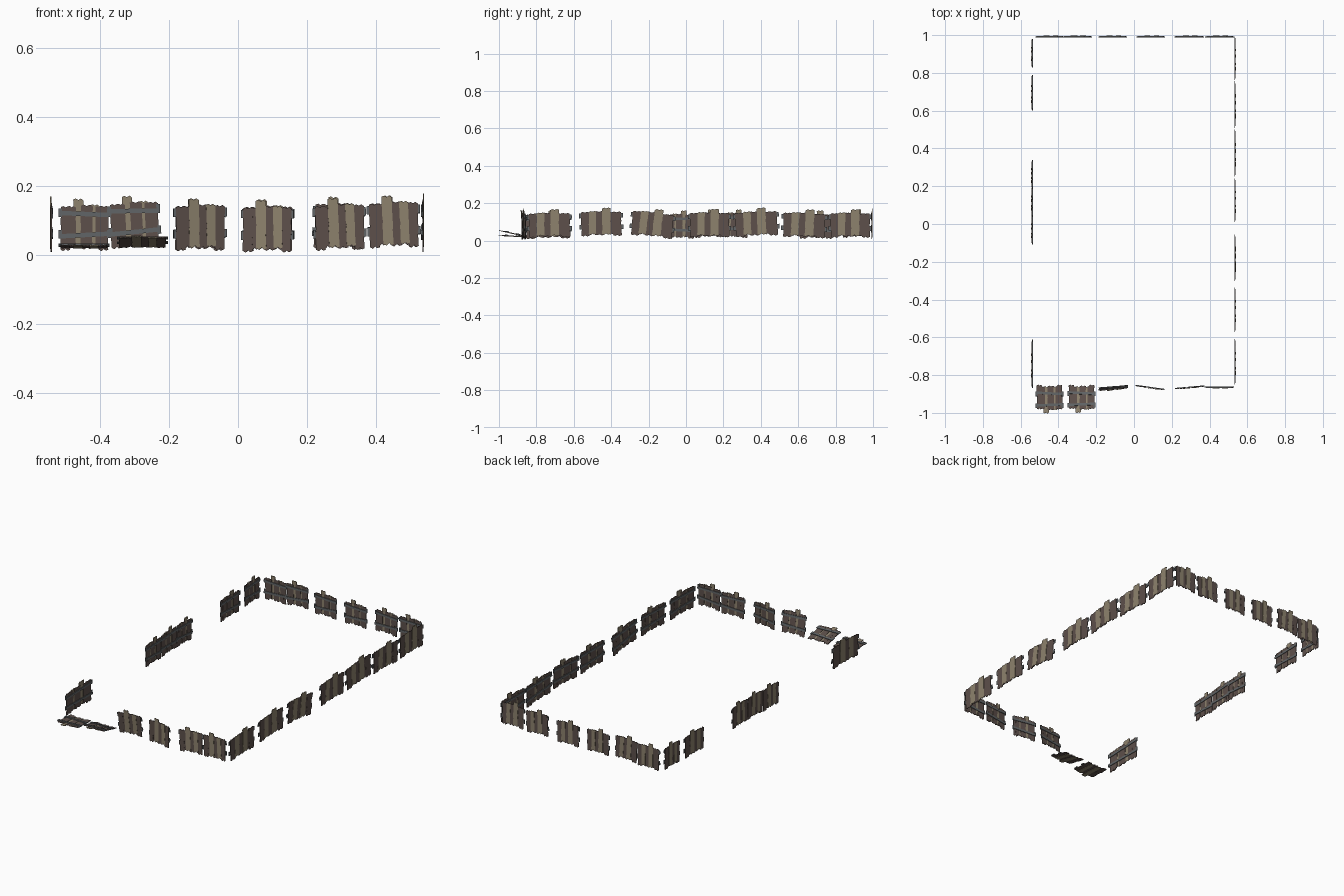
import bpy, bmesh, math
from mathutils import Matrix, Vector

if "Cube" in bpy.data.objects:
    bpy.data.objects.remove(bpy.data.objects["Cube"])


def material(name, rgb):
    m = bpy.data.materials.new(name)
    m.diffuse_color = (*rgb, 1)
    m.use_nodes = True
    m.node_tree.nodes["Principled BSDF"].inputs["Base Color"].default_value = m.diffuse_color
    return m


MATS = [material("pale_wood", (0.27, 0.225, 0.155)),
        material("dark_wood", (0.11, 0.08, 0.07)),
        material("grey_rail", (0.12, 0.13, 0.135))]

# planks: centre x, width, bottom, top, tilt, material
PLANKS = [(-0.365, 0.185, 0.000, 0.131, 0.06, 1),
          (-0.115, 0.195, 0.008, 0.153, -0.04, 0),
          (0.04, 0.23, 0.005, 0.135, 0.04, 1),
          (0.20, 0.17, 0.011, 0.136, -0.05, 0),
          (0.365, 0.185, 0.000, 0.132, 0.06, 1)]
FILL = (-0.245, 0.16, 0.008, 0.131, 0.0, 1)
# chipped edge of one plank: across (-1..1), along (0..1)
OUTLINE = [(-1, 0.04), (-0.4, 0), (0.1, 0.05), (0.5, 0.01), (1, 0.03),
           (0.9, 0.3), (1, 0.42), (0.95, 0.7), (1, 0.96), (0.5, 1),
           (0, 0.97), (-0.5, 1), (-1, 0.98), (-1, 0.6), (-0.9, 0.5), (-1, 0.4)]


def slab(bm, pts, y0, y1, mat):
    a = [bm.verts.new((x, y0, z)) for x, z in pts]
    b = [bm.verts.new((x, y1, z)) for x, z in pts]
    n = len(pts)
    faces = [bm.faces.new(a), bm.faces.new(b[::-1])]
    for i in range(n):
        faces.append(bm.faces.new((a[i], b[i], b[(i + 1) % n], a[(i + 1) % n])))
    for f in faces:
        f.material_index = mat


def panel_mesh(name, side):
    bm = bmesh.new()
    # planks on the outer face, with wide dark ones tucked behind the pale ones
    for cx, w, z0, z1, tilt, mat in PLANKS + [FILL, (0.285, *FILL[1:])]:
        pts = []
        for u, v in OUTLINE:
            x = cx + u * w / 2 + tilt * 0.2 * (v - 0.5)
            pts.append((side * x, z0 + (z1 - z0) * v))
        y = -0.0035 if mat == 0 else -0.002
        if w == FILL[1]:
            y = -0.0015
        slab(bm, pts, y - 0.0015, y + 0.002, mat)
    # two rails on the inner face
    for z, slope in ((0.047, 0.004), (0.108, -0.003)):
        h = 0.0065
        pts = [(-0.5, z - h - slope), (0.5, z - h + slope),
               (0.5, z + h + slope), (-0.5, z + h - slope)]
        slab(bm, [(side * x, zz) for x, zz in pts], 0.0005, 0.004, 2)
    # short rail ends sticking out past the planks
    for z in (0.05, 0.112):
        for s in (-1, 1):
            pts = [(s * 0.43, z - 0.012), (s * 0.5, z - 0.012),
                   (s * 0.5, z + 0.012), (s * 0.43, z + 0.012)]
            slab(bm, pts, -0.001, 0.002, 2)
    bmesh.ops.recalc_face_normals(bm, faces=bm.faces)
    me = bpy.data.meshes.new(name)
    bm.to_mesh(me)
    bm.free()
    for m in MATS:
        me.materials.append(m)
    return me


PANEL = panel_mesh("fence_panel", 1)
MIRRORED = panel_mesh("fence_panel_mirrored", -1)


def place(name, mesh, x, y, width, z=0.015, heading=0, roll=0, lean=0):
    o = bpy.data.objects.new(name, mesh.copy())
    bpy.context.collection.objects.link(o)
    R = lambda d, ax: Matrix.Rotation(math.radians(d), 4, ax)
    mid = Vector((0, 0, 0.07))
    spin = Matrix.Translation(mid) @ R(roll, 'Y') @ Matrix.Translation(-mid)
    M = Matrix.Translation((x, y, z)) @ R(heading, 'Z') @ R(lean, 'X') @ spin
    o.data.transform(M @ Matrix.Diagonal((width, 1, 1, 1)))


# right side: y centre, width, base height, roll
for y, w, z, r in [(0.878, 0.23, 0.018, 0), (0.632, 0.245, 0.018, 2), (0.376, 0.245, 0.025, -3),
                   (0.126, 0.23, 0.02, 0), (-0.18, 0.24, 0.021, 6), (-0.453, 0.235, 0.026, -1),
                   (-0.73, 0.24, 0.018, -1)]:
    place("right_panel", MIRRORED, 0.535, y, w, z, 90, r)

# left side with gaps
for y, w, z, r in [(0.905, 0.15, 0.018, 1), (0.695, 0.19, 0.012, 0), (0.262, 0.15, 0.018, -2),
                   (0.117, 0.155, 0.018, 2), (-0.03, 0.155, 0.012, 0), (-0.74, 0.255, 0.012, 1)]:
    place("left_panel", PANEL, -0.54, y, w, z, -90, r)

# back row
for x, z, r in [(-0.445, 0.013, 0), (-0.3, 0.022, 3), (-0.112, 0.013, 0),
                (0.088, 0.011, 0), (0.292, 0.018, -2), (0.453, 0.022, 1)]:
    place("back_panel", MIRRORED, x, 0.992, 0.152, z, 180, r)

# front row, standing
for x, y, z, h, r, l in [(0.085, -0.866, 0.009, -8, 0, 0), (0.295, -0.865, 0.015, 5, -2, 0),
                         (0.452, -0.865, 0.022, 0, -2, 0), (-0.11, -0.858, 0.015, 5, -1, 7)]:
    place("front_panel", PANEL, x, y, 0.155, z, h, r, l)

# front row, fallen outwards
place("fallen_panel_left", PANEL, -0.447, -0.85, 0.148, 0.025, 0, 0, 87)
place("fallen_panel_right", PANEL, -0.277, -0.85, 0.148, 0.026, 0, 0, 77)

# settle the lowest point on the ground
obs = list(bpy.context.collection.objects)
low = min(v.co.z for o in obs for v in o.data.vertices)
for o in obs:
    o.data.transform(Matrix.Translation((0, 0, -max(low - 0.006, 0))))
